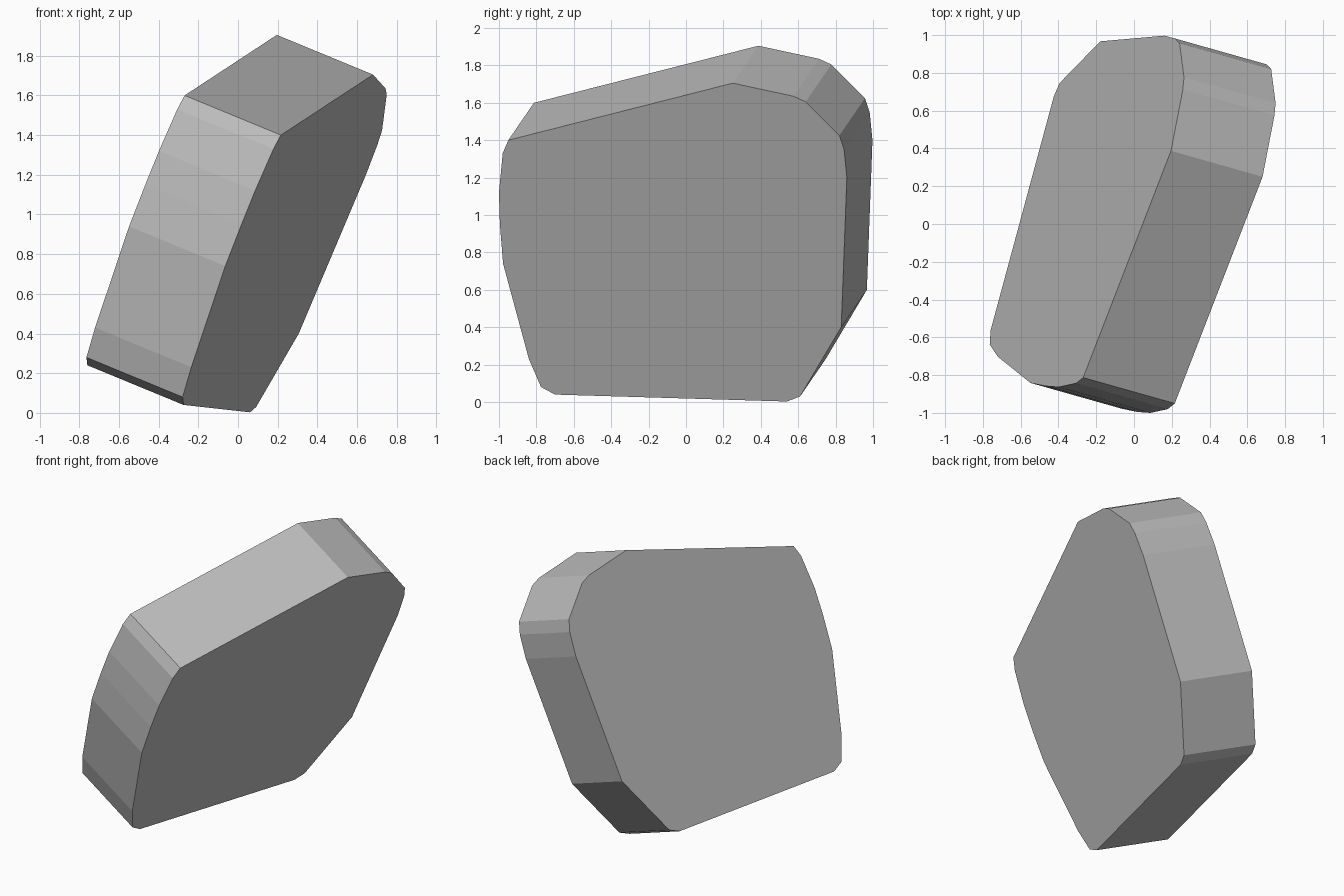
import bpy
import bmesh
from mathutils import Vector

cube = bpy.data.objects.get("Cube")
if cube:
    bpy.data.objects.remove(cube, do_unlink=True)

# Plain grey stone material
grey = bpy.data.materials.new("stone_grey")
grey.use_nodes = True
colour = (0.5, 0.5, 0.5, 1)
grey.diffuse_color = colour
grey.node_tree.nodes["Principled BSDF"].inputs["Base Color"].default_value = colour

# Thickness runs square to the tilted broad face
thickness = Vector((-0.485, 0.137, 0.2))

# Outline of the left broad face, as (y, z)
outline = [
    (-0.95, 1.40), (0.25, 1.705), (0.575, 1.635), (0.64, 1.605),
    (0.82, 1.425), (0.845, 1.35), (0.86, 1.20), (0.83, 0.40),
    (0.61, 0.03), (0.54, 0.003), (-0.70, 0.04), (-0.775, 0.08),
    (-0.84, 0.23), (-0.978, 0.74), (-0.995, 0.95), (-1.0, 1.12),
    (-0.98, 1.33),
]


def on_face(y, z):
    """Place an outline point on the tilted plane of the broad face."""
    x = -0.093 - (thickness.y * y + thickness.z * z) / thickness.x
    return Vector((x, y, z))


# Slab: the outline pushed through its thickness
bm = bmesh.new()
face = bm.faces.new([bm.verts.new(on_face(y, z)) for y, z in outline])
pushed = bmesh.ops.extrude_face_region(bm, geom=[face], use_keep_orig=True)
moved = [v for v in pushed["geom"] if isinstance(v, bmesh.types.BMVert)]
bmesh.ops.translate(bm, verts=moved, vec=thickness)
bmesh.ops.recalc_face_normals(bm, faces=bm.faces)

mesh = bpy.data.meshes.new("stone_slab")
bm.to_mesh(mesh)
bm.free()
mesh.materials.append(grey)
slab = bpy.data.objects.new("stone_slab", mesh)
bpy.context.collection.objects.link(slab)
